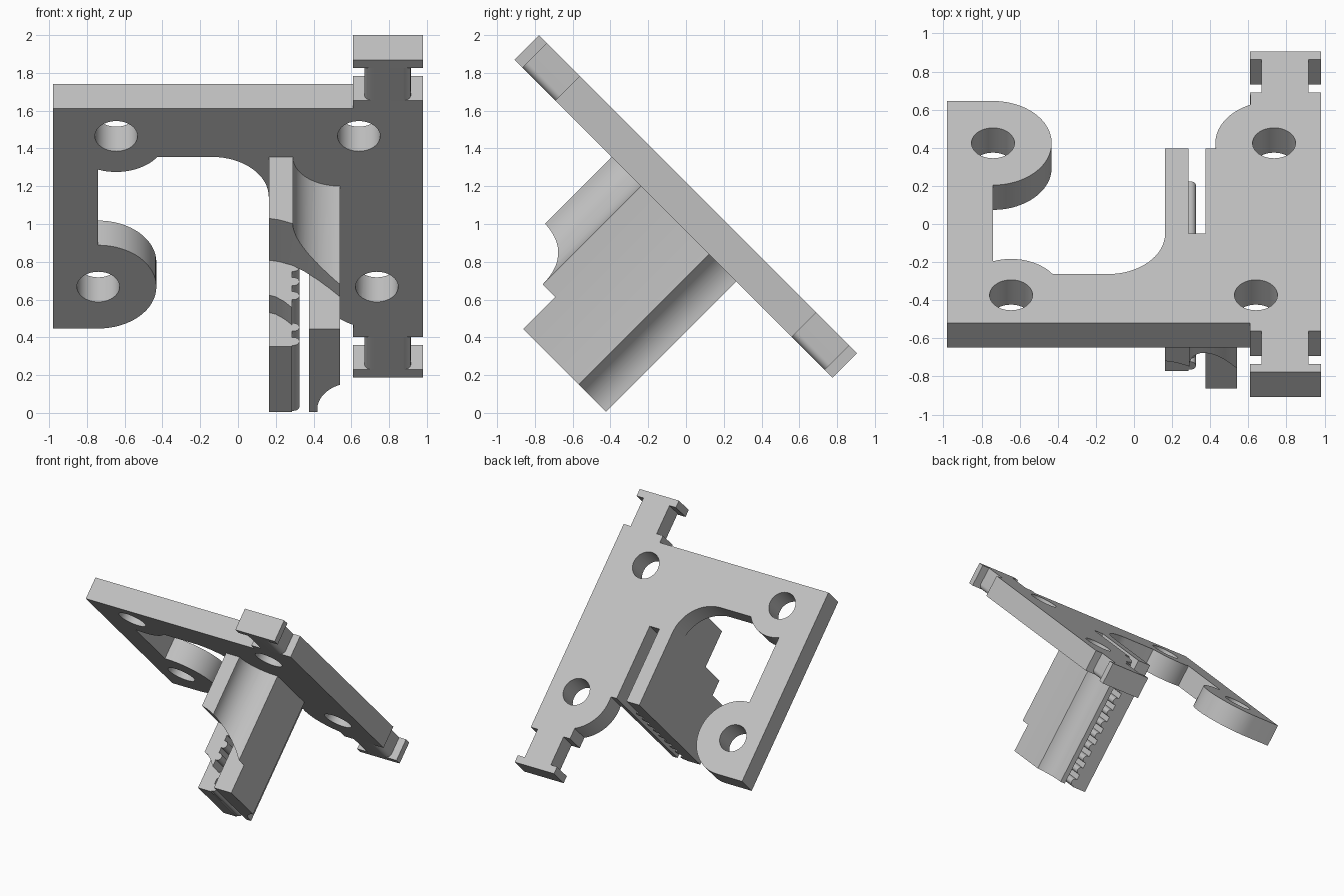
import bpy, bmesh
from math import sin, cos, radians
from mathutils import Matrix

cube = bpy.data.objects.get("Cube")
if cube:
    bpy.data.objects.remove(cube, do_unlink=True)

grey = bpy.data.materials.new("plain grey")
grey.use_nodes = True
COLOR = (0.53, 0.53, 0.53, 1)
grey.diffuse_color = COLOR
grey.node_tree.nodes["Principled BSDF"].inputs["Base Color"].default_value = COLOR

# Everything is laid out flat (x across, v along, n through the plate), then tilted
TILT = Matrix.Translation((0, -0.066, 1.028)) @ Matrix.Rotation(radians(-45), 4, "X")
THICK = 0.184


def arc(cx, cy, rx, ry, a0, a1, steps=16):
    """Points on an elliptical arc, angles in degrees."""
    angles = [radians(a0 + (a1 - a0) * i / steps) for i in range(steps + 1)]
    return [(cx + rx * cos(a), cy + ry * sin(a)) for a in angles]


def prism(name, points, lo, hi, along="n"):
    """Extrude a 2D outline through the plate (n) or along it (v)."""
    bm = bmesh.new()
    place = (lambda p: (p[0], p[1], lo)) if along == "n" else (lambda p: (p[0], lo, p[1]))
    face = bm.faces.new([bm.verts.new(place(p)) for p in points])
    new = bmesh.ops.extrude_face_region(bm, geom=[face])["geom"]
    step = (0, 0, hi - lo) if along == "n" else (0, hi - lo, 0)
    bmesh.ops.translate(bm, vec=step, verts=[g for g in new if isinstance(g, bmesh.types.BMVert)])
    bmesh.ops.recalc_face_normals(bm, faces=bm.faces)
    mesh = bpy.data.meshes.new(name)
    bm.to_mesh(mesh)
    bm.free()
    obj = bpy.data.objects.new(name, mesh)
    bpy.context.collection.objects.link(obj)
    mesh.materials.append(grey)
    obj.matrix_world = TILT
    return obj


def select(obj):
    bpy.ops.object.select_all(action="DESELECT")
    obj.select_set(True)
    bpy.context.view_layer.objects.active = obj


def combine(obj, tool, operation):
    """Apply a boolean and remove the tool."""
    select(obj)
    mod = obj.modifiers.new("cut", "BOOLEAN")
    mod.operation = operation
    mod.object = tool
    mod.solver = "EXACT"
    bpy.ops.object.modifier_apply(modifier=mod.name)
    bpy.data.objects.remove(tool, do_unlink=True)


def rect(x0, x1, y0, y1):
    return [(x0, y0), (x1, y0), (x1, y1), (x0, y1)]


parts = []

# Mounting plate with open window, hooked lug and belt slot
outline = [(-0.98, -0.824), (0.61, -0.824), (0.61, -0.885), (0.98, -0.885), (0.98, 0.885), (0.61, 0.885)]
outline += arc(0.74, 0.51, 0.313, 0.313, 114.5, 187.3)
outline += [(0.376, 0.47), (0.376, -0.16), (0.285, -0.16), (0.285, 0.47), (0.163, 0.47)]
outline += arc(-0.14, -0.163, 0.303, 0.3, 0, -90)
outline += arc(-0.645, -0.618, 0.268, 0.268, 35.3, 110.8)
outline += arc(-0.74, 0.51, 0.308, 0.312, -90, 90, 32)
outline += [(-0.98, 0.822)]
plate = prism("mounting_plate", outline, 0, THICK)
for cx, cy in ((-0.645, -0.618), (0.64, -0.618), (-0.74, 0.51), (0.735, 0.51)):
    hole = arc(cx, cy, 0.113, 0.113, 0, 360, 40)[:-1]
    combine(plate, prism("hole_cutter", hole, -0.1, THICK + 0.1), "DIFFERENCE")
parts.append(plate)

# T-shaped end hooks, with the neck rounded underneath
R = 0.04
neck = [(0.67, THICK)] + arc(0.67 + R, R, R, R, 180, 270, 8)
neck += arc(0.915 - R, R, R, R, 270, 360, 8) + [(0.915, THICK)]
for side, label in ((-1, "front"), (1, "back")):
    parts.append(prism(label + "_hook_neck", neck, side * 0.885, side * 1.13, "v"))
    a, b = sorted((side * 1.13, side * 1.19))
    parts.append(prism(label + "_hook_bar", rect(0.61, 0.98, a, b), 0, THICK))

# Belt clamp root: filleted plan trimmed by a curved underside
plan = [(0.163, -0.15), (0.163, -0.463)] + arc(0.54, -0.463, 0.25, 0.219, 180, 90) + [(0.54, -0.15)]
root = prism("clamp_root", plan, -1, 0)
under = [(0.163, 0), (0.163, -0.46), (0.22, -0.472), (0.29, -0.5), (0.35, -0.544),
         (0.42, -0.605), (0.48, -0.667), (0.54, -0.735), (0.6, -0.81), (0.6, 0)]
combine(root, prism("underside_trim", under, -0.6, 0.1, "v"), "INTERSECT")
parts.append(root)

# Clamp walls either side of the slot
OUTER = rect(0.163, 0.285, -0.02, 0.47)
parts.append(prism("left_clamp_wall", OUTER, -0.976, 0))
step = [(0.163, 0), (0.163, -0.722), (0.2, -0.735), (0.245, -0.77), (0.285, -0.815), (0.285, 0)]
parts.append(prism("left_wall_step", step, -0.15, -0.02, "v"))
wall = [(0.376, -0.15), (0.54, -0.15), (0.54, 0.265)]
wall += arc(0.62, 0.45, 0.2, 0.2, 246.5, 180) + [(0.42, 0.47), (0.376, 0.47)]
parts.append(prism("right_clamp_wall", wall, -0.976, 0))

# Belt teeth along the slot
for k in range(9):
    n = -0.09 - 0.106 * k
    start = -0.15 if k < 7 else -0.02
    tooth = [(0.28, n - 0.03)] + arc(0.295, n, 0.03, 0.03, -90, 90, 10) + [(0.28, n + 0.03)]
    parts.append(prism("belt_tooth_%d" % (k + 1), tooth, start, 0.47, "v"))

# Smooth curves, sharp corners
for obj in parts:
    select(obj)
    bpy.ops.object.shade_smooth_by_angle(angle=radians(30))
